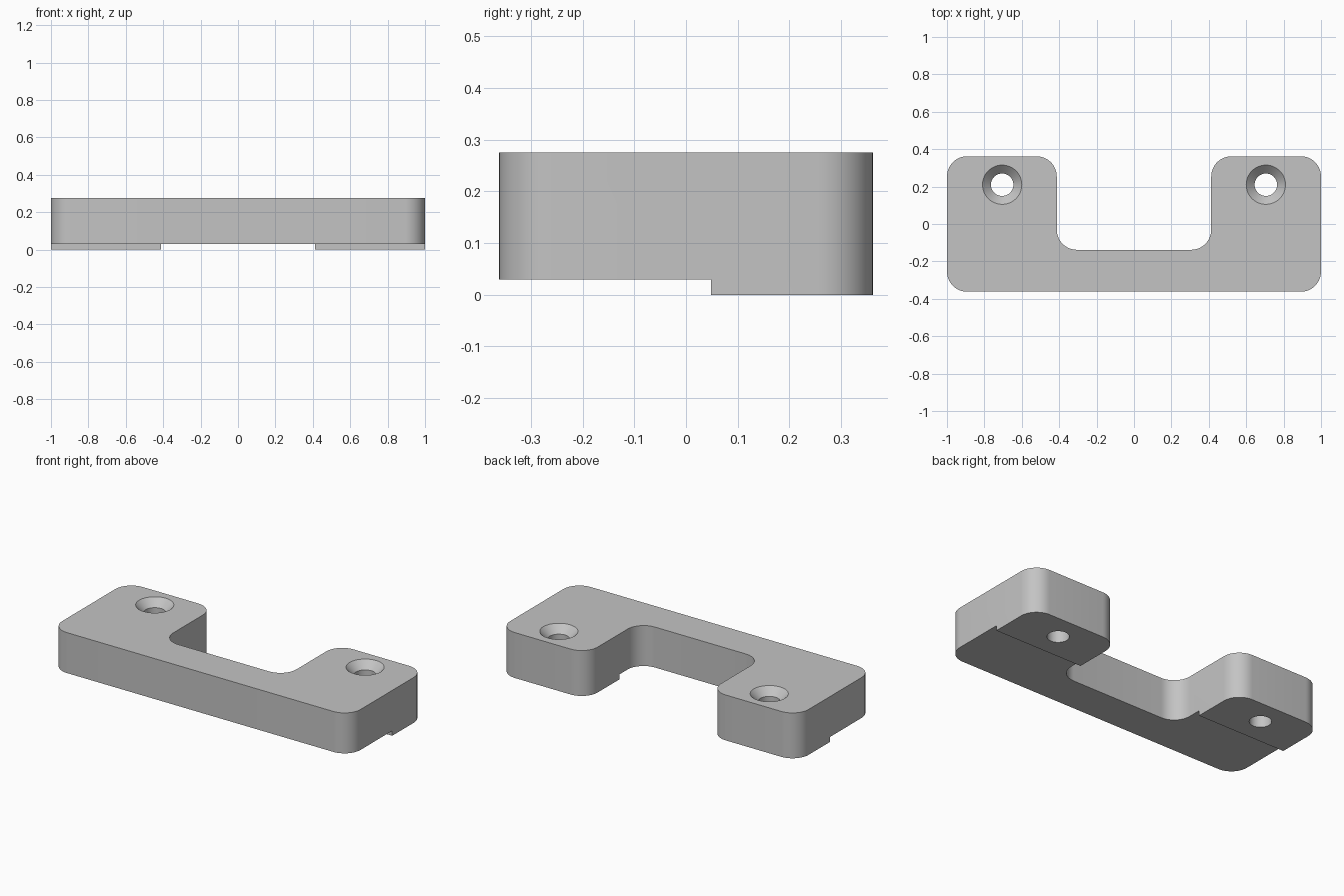
import bpy, bmesh, math
from mathutils import Vector

cube = bpy.data.objects.get("Cube")
if cube:
    bpy.data.objects.remove(cube, do_unlink=True)

HALF_DEPTH = 0.362
HEIGHT = 0.275
STEP_Z = 0.03
STEP_Y = 0.048
ARM_X = 0.413
NOTCH_Y = -0.138
RADIUS = 0.108
HOLE = (0.705, 0.21)

grey = bpy.data.materials.new("plain grey")
grey.use_nodes = True
colour = (0.55, 0.55, 0.55, 1)
grey.diffuse_color = colour
grey.node_tree.nodes["Principled BSDF"].inputs["Base Color"].default_value = colour


def rounded(corners, radius, steps=12):
    """Replace every right-angle corner of an outline with an arc."""
    points = []
    for i, corner in enumerate(corners):
        c = Vector(corner)
        to_prev = (Vector(corners[i - 1]) - c).normalized()
        to_next = (Vector(corners[(i + 1) % len(corners)]) - c).normalized()
        centre = c + (to_prev + to_next) * radius
        for s in range(steps + 1):
            a = math.pi / 2 * s / steps
            points.append(centre - (to_next * math.cos(a) + to_prev * math.sin(a)) * radius)
    return points


def make_object(name, bm):
    bmesh.ops.recalc_face_normals(bm, faces=bm.faces)
    mesh = bpy.data.meshes.new(name)
    bm.to_mesh(mesh)
    bm.free()
    mesh.materials.append(grey)
    obj = bpy.data.objects.new(name, mesh)
    bpy.context.collection.objects.link(obj)
    return obj


def cut(target, bm):
    """Subtract a shape from the target and remove the cutter."""
    cutter = make_object("cutter", bm)
    cutter.hide_render = True
    mod = target.modifiers.new("cut", 'BOOLEAN')
    mod.operation, mod.solver, mod.object = 'DIFFERENCE', 'EXACT', cutter
    bpy.context.view_layer.objects.active = target
    bpy.ops.object.modifier_apply(modifier=mod.name)
    bpy.data.objects.remove(cutter, do_unlink=True)


# U-shaped plate with rounded corners
half = [(1, -HALF_DEPTH), (1, HALF_DEPTH), (ARM_X, HALF_DEPTH), (ARM_X, NOTCH_Y)]
outline = half + [(-x, y) for x, y in reversed(half)]
bm = bmesh.new()
face = bm.faces.new([bm.verts.new((p.x, p.y, 0)) for p in rounded(outline, RADIUS)])
ext = bmesh.ops.extrude_face_region(bm, geom=[face])
bmesh.ops.translate(bm, vec=(0, 0, HEIGHT),
                    verts=[v for v in ext["geom"] if isinstance(v, bmesh.types.BMVert)])
plate = make_object("mounting_plate", bm)

# Shallow step under the front, leaving raised pads at the back
bm = bmesh.new()
bmesh.ops.create_cube(bm, size=1)
bmesh.ops.scale(bm, vec=(3, 1, 1), verts=bm.verts)
bmesh.ops.translate(bm, vec=(0, STEP_Y - 0.5, STEP_Z - 0.5), verts=bm.verts)
cut(plate, bm)

# Countersunk screw holes, one per arm
profile = [(0.06, -0.1), (0.06, HEIGHT - 0.045), (0.105, HEIGHT), (0.105, HEIGHT + 0.1)]
for side in (-1, 1):
    bm = bmesh.new()
    rings = []
    for r, z in profile:
        ring = bmesh.ops.create_circle(bm, segments=48, radius=r)["verts"]
        bmesh.ops.translate(bm, vec=(side * HOLE[0], HOLE[1], z), verts=ring)
        rings.append(ring)
    for low, high in zip(rings, rings[1:]):
        for i in range(len(low)):
            bm.faces.new((low[i - 1], low[i], high[i], high[i - 1]))
    bm.faces.new(rings[0])
    bm.faces.new(rings[-1])
    cut(plate, bm)

# Smooth arcs, crisp edges
bpy.ops.object.select_all(action='DESELECT')
plate.select_set(True)
bpy.context.view_layer.objects.active = plate
bpy.ops.object.shade_smooth_by_angle(angle=math.radians(30))
